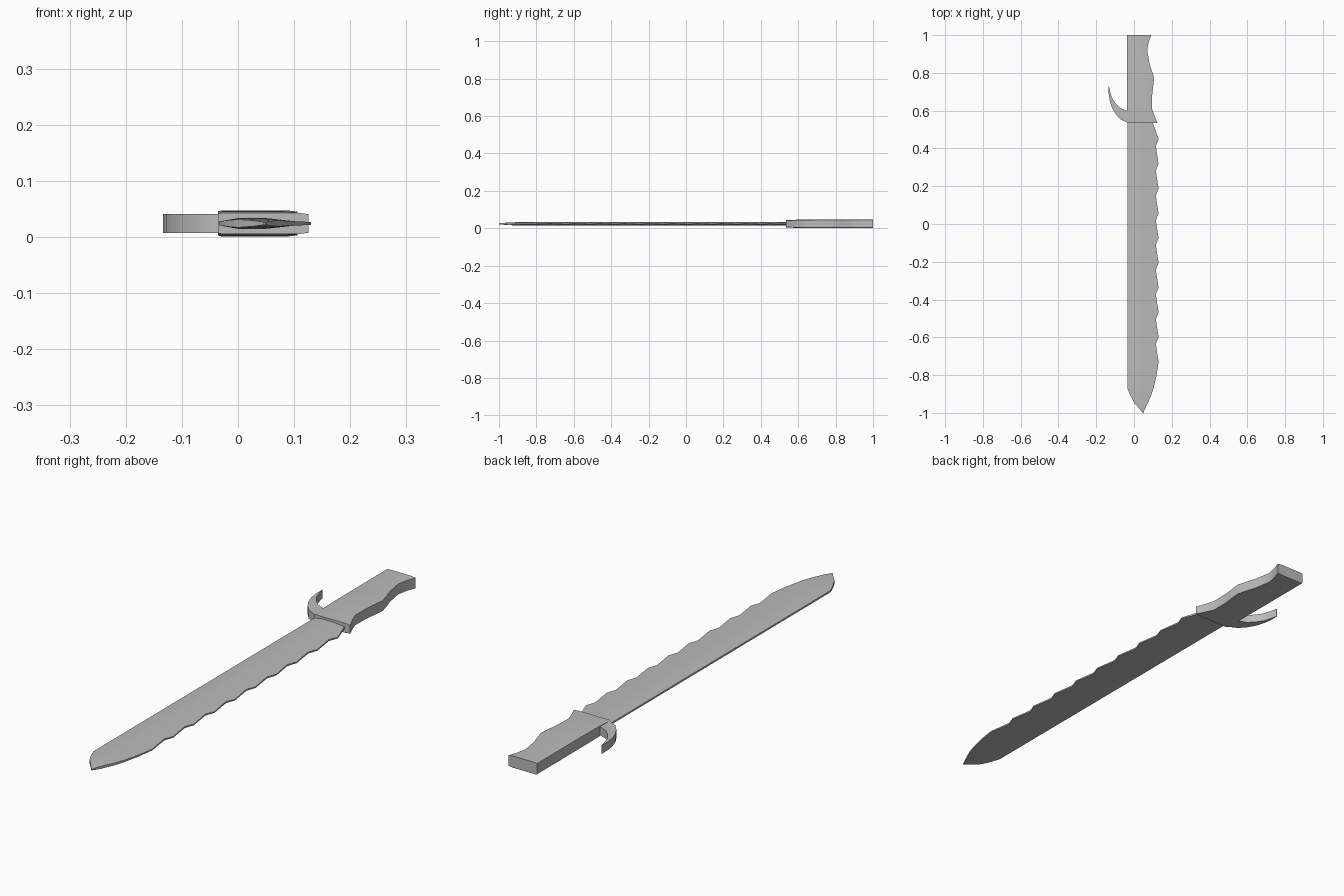
import bpy, bmesh, math

cube = bpy.data.objects.get("Cube")
if cube:
    bpy.data.objects.remove(cube, do_unlink=True)

MID = 0.024  # height of the flat centre plane

steel = bpy.data.materials.new("plain grey")
steel.use_nodes = True
GREY = (0.5, 0.5, 0.5, 1)
steel.diffuse_color = GREY
steel.node_tree.nodes["Principled BSDF"].inputs["Base Color"].default_value = GREY


def loft(name, rings):
    """Skin a list of closed rings, cap both ends and weld pinched points."""
    bm = bmesh.new()
    rows = [[bm.verts.new(p) for p in ring] for ring in rings]
    n = len(rows[0])
    for a, b in zip(rows, rows[1:]):
        for i in range(n):
            j = (i + 1) % n
            bm.faces.new((a[i], a[j], b[j], b[i]))
    bm.faces.new(rows[0])
    bm.faces.new(rows[-1])
    bmesh.ops.remove_doubles(bm, verts=bm.verts, dist=0.0005)
    bmesh.ops.recalc_face_normals(bm, faces=bm.faces)
    mesh = bpy.data.meshes.new(name)
    bm.to_mesh(mesh)
    bm.free()
    mesh.materials.append(steel)
    obj = bpy.data.objects.new(name, mesh)
    bpy.context.collection.objects.link(obj)
    bpy.ops.object.select_all(action='DESELECT')
    obj.select_set(True)
    bpy.context.view_layer.objects.active = obj
    bpy.ops.object.shade_smooth_by_angle(angle=math.radians(30))
    return obj


def symmetric_ring(y, points):
    """Ring mirrored above and below the centre plane from (x, half height)."""
    return ([(x, y, MID + h) for x, h in points]
            + [(x, y, MID - h) for x, h in reversed(points)])


def interpolate(x, table):
    for (x0, h0), (x1, h1) in zip(table, table[1:]):
        if x <= x1:
            return h0 + (h1 - h0) * max(0, x - x0) / (x1 - x0)
    return table[-1][1]


# Blade: straight spine, serrated edge, clipped point
SPINE = -0.034
section = [(SPINE, 0.0035), (0, 0.0095), (0.05, 0.0095), (0.1, 0.004), (0.13, 0.0025)]
stations = [(0.56, SPINE, 0.09, 1), (0.534, SPINE, 0.1, 1)]
for tooth in range(10):
    y = 0.45 - 0.131 * tooth
    stations.append((y, SPINE, 0.13, 1))
    if tooth < 9:
        stations.append((y - 0.037, SPINE, 0.116, 1))
        stations.append((y - 0.06, SPINE, 0.119, 1))
stations += [(-0.8, SPINE, 0.12, 1), (-0.873, SPINE, 0.102, 1),
             (-0.91, -0.018, 0.09, 0.9), (-0.945, 0, 0.074, 0.75),
             (-0.975, 0.026, 0.06, 0.55), (-1, 0.046, 0.049, 0.25)]
blade_rings = []
for y, left, right, taper in stations:
    points = []
    for x in (left, 0, 0.025, 0.05, 0.1, right):
        x = min(max(x, left), right)
        points.append((x, interpolate(x, section) * taper))
    blade_rings.append(symmetric_ring(y, points))
loft("blade", blade_rings)

# Grip: straight back, finger-shaped front, flared at the guard
grip_profile = [(0.534, 0.126, 0.019), (0.57, 0.11, 0.021), (0.61, 0.095, 0.0225),
                (0.68, 0.096, 0.0232), (0.77, 0.106, 0.0235), (0.81, 0.095, 0.0235),
                (0.85, 0.082, 0.0235), (0.92, 0.07, 0.0235), (0.96, 0.077, 0.0235),
                (1, 0.091, 0.0235)]
loft("grip", [symmetric_ring(y, [(-0.036, h - 0.002), (-0.028, h),
                                 (right - 0.02, h), (right, h - 0.0025)])
              for y, right, h in grip_profile])

# Guard hook: curved bar sweeping back beside the grip
outer = [(-0.01, 0.534), (-0.034, 0.536), (-0.074, 0.556), (-0.098, 0.583),
         (-0.117, 0.616), (-0.128, 0.65), (-0.134, 0.69), (-0.134, 0.728)]
inner = [(-0.01, 0.597), (-0.034, 0.598), (-0.072, 0.613), (-0.09, 0.63),
         (-0.106, 0.65), (-0.117, 0.67), (-0.126, 0.7), (-0.132, 0.727)]
HOOK = 0.017
loft("guard_hook", [[(a, b, MID + HOOK), (c, d, MID + HOOK),
                     (c, d, MID - HOOK), (a, b, MID - HOOK)]
                    for (a, b), (c, d) in zip(outer, inner)])
